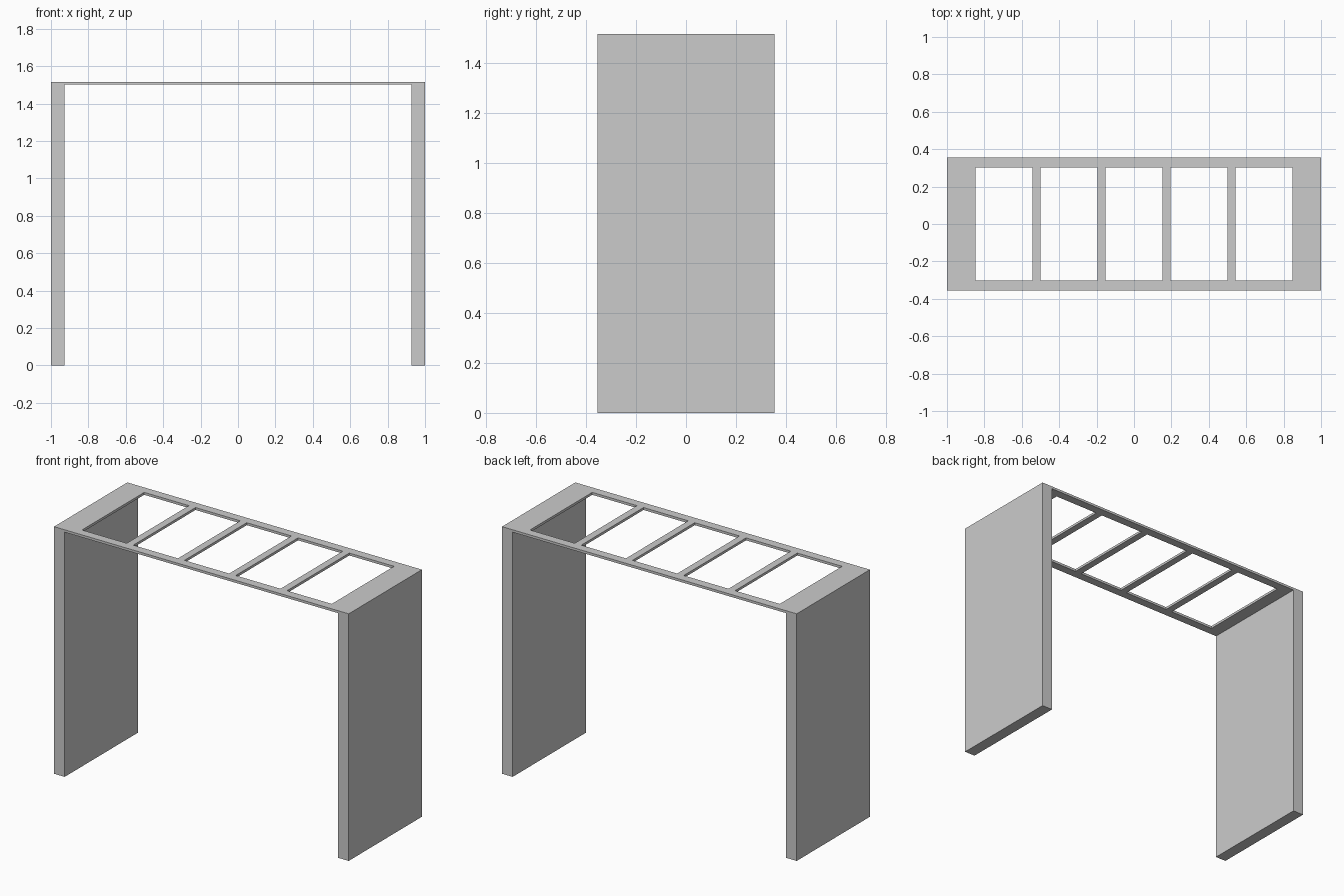
import bpy, bmesh

if "Cube" in bpy.data.objects:
    bpy.data.objects.remove(bpy.data.objects["Cube"])

TOP, UNDER = 1.516, 1.501          # ladder-like top plate
HALF_D, HOLE_D = 0.355, 0.302      # outer and opening half depth
LEG_IN = 0.928                     # inner face of side panels
HOLE_W, BAR = 0.304, 0.044         # opening width, slat width
N = 5

# Plan grid: side margins, five openings separated by slats
start = -(N * HOLE_W + (N - 1) * BAR) / 2
holes = [start + i * (HOLE_W + BAR) for i in range(N)]
xs = sorted([-1, -LEG_IN, LEG_IN, 1] + holes + [h + HOLE_W for h in holes])
ys = [-HALF_D, -HOLE_D, HOLE_D, HALF_D]


def is_open(x, y):
    return abs(y) < HOLE_D and any(h < x < h + HOLE_W for h in holes)


def push_down(bm, faces, dz):
    ext = bmesh.ops.extrude_face_region(bm, geom=faces, use_keep_orig=False)
    verts = [g for g in ext["geom"] if isinstance(g, bmesh.types.BMVert)]
    bmesh.ops.translate(bm, verts=verts, vec=(0, 0, -dz))


bm = bmesh.new()
grid = [[bm.verts.new((x, y, TOP)) for y in ys] for x in xs]
for i in range(len(xs) - 1):
    for j in range(len(ys) - 1):
        if not is_open((xs[i] + xs[i + 1]) / 2, (ys[j] + ys[j + 1]) / 2):
            bm.faces.new((grid[i][j], grid[i + 1][j],
                          grid[i + 1][j + 1], grid[i][j + 1]))
bmesh.ops.delete(bm, geom=[v for v in bm.verts if not v.link_faces], context='VERTS')

# Top plate thickness
ext = bmesh.ops.extrude_face_region(bm, geom=bm.faces[:], use_keep_orig=True)
low = [g for g in ext["geom"] if isinstance(g, bmesh.types.BMVert)]
bmesh.ops.translate(bm, verts=low, vec=(0, 0, UNDER - TOP))
bmesh.ops.recalc_face_normals(bm, faces=bm.faces[:])

# Side panels drawn down from the plate ends
for side in (-1, 1):
    bm.normal_update()
    ends = [f for f in bm.faces if abs(f.normal.z) > 0.9
            and abs(f.calc_center_median().z - UNDER) < 1e-4
            and f.calc_center_median().x * side > LEG_IN]
    push_down(bm, ends, UNDER)

# Clean up flat seams
bmesh.ops.dissolve_limit(bm, angle_limit=0.01, verts=bm.verts[:], edges=bm.edges[:])
bmesh.ops.recalc_face_normals(bm, faces=bm.faces[:])

mesh = bpy.data.meshes.new("slatted_table_frame")
bm.to_mesh(mesh)
bm.free()
bpy.context.collection.objects.link(bpy.data.objects.new("slatted_table_frame", mesh))
